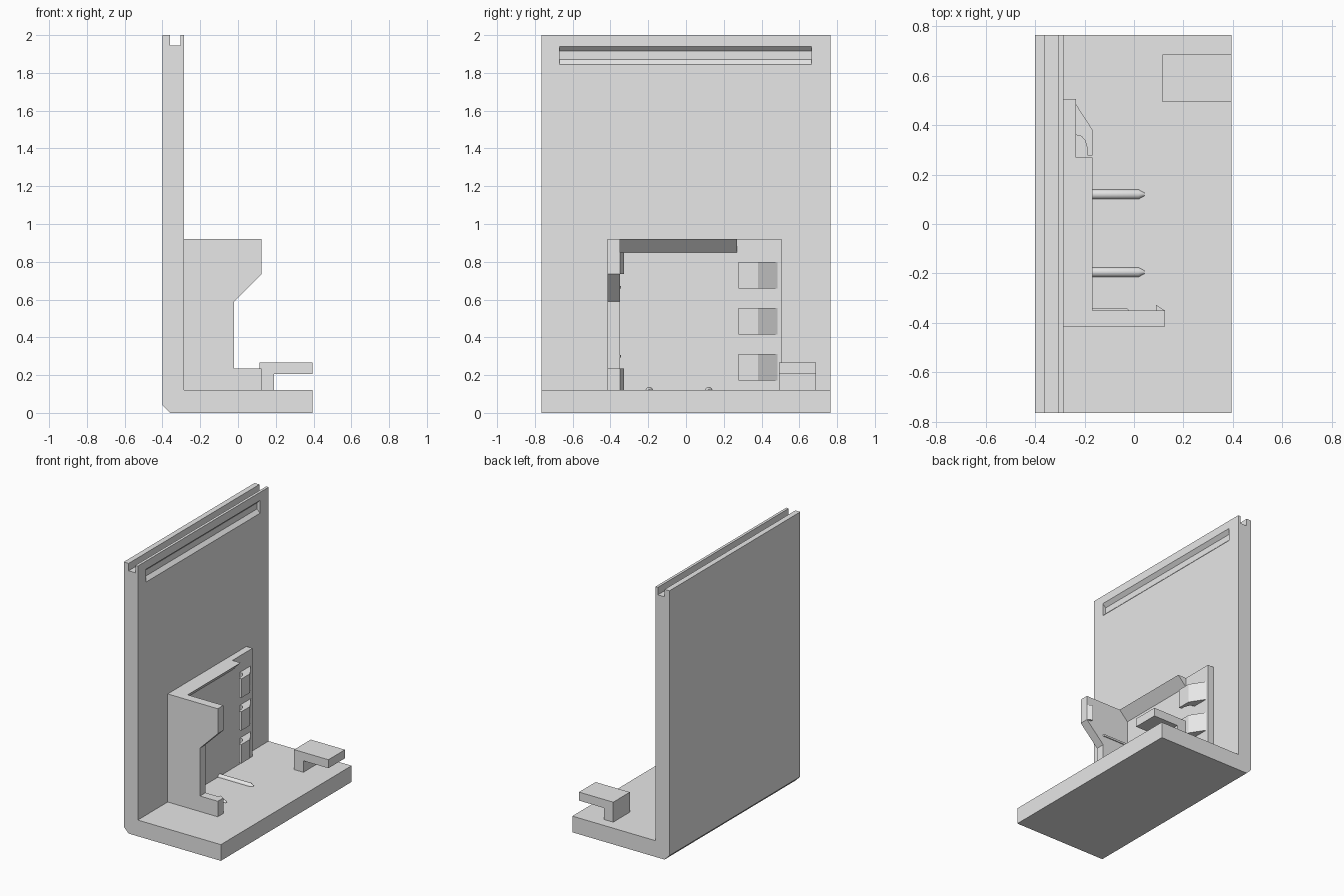
import bpy, bmesh, math
from mathutils import Matrix, Vector

if "Cube" in bpy.data.objects:
    bpy.data.objects.remove(bpy.data.objects["Cube"])

grey = bpy.data.materials.new("light grey")
grey.diffuse_color = (0.8, 0.8, 0.8, 1)
grey.use_nodes = True
grey.node_tree.nodes["Principled BSDF"].inputs["Base Color"].default_value = grey.diffuse_color


def finish(name, bm):
    bmesh.ops.recalc_face_normals(bm, faces=bm.faces[:])
    mesh = bpy.data.meshes.new(name)
    bm.to_mesh(mesh)
    bm.free()
    mesh.materials.append(grey)
    ob = bpy.data.objects.new(name, mesh)
    bpy.context.collection.objects.link(ob)
    return ob


def prism(name, profile, axis, lo, hi):
    """Extrude an (x, z) profile along y, or an (x, y) profile along z."""
    bm = bmesh.new()
    if axis == "y":
        verts = [bm.verts.new((a, lo, b)) for a, b in profile]
        step = Vector((0, hi - lo, 0))
    else:
        verts = [bm.verts.new((a, b, lo)) for a, b in profile]
        step = Vector((0, 0, hi - lo))
    face = bm.faces.new(verts)
    ext = bmesh.ops.extrude_face_region(bm, geom=[face])
    moved = [g for g in ext["geom"] if isinstance(g, bmesh.types.BMVert)]
    bmesh.ops.translate(bm, vec=step, verts=moved)
    return finish(name, bm)


# L-shaped stand with a channel along its top edge and a chamfered heel
stand = prism("stand", [(-0.36, 0), (0.395, 0), (0.395, 0.12), (-0.285, 0.12),
                        (-0.285, 2), (-0.305, 2), (-0.305, 1.945), (-0.36, 1.945),
                        (-0.36, 2), (-0.4, 2), (-0.4, 0.04)], "y", -0.765, 0.765)

# Tapered slot across the upright
cutter = prism("slot_cutter", [(-0.265, 1.96), (-0.285, 1.94), (-0.31, 1.915),
                               (-0.31, 1.87), (-0.285, 1.845), (-0.265, 1.825)],
               "y", -0.67, 0.665)
cutter.hide_render = True
cutter.hide_viewport = True
cut = stand.modifiers.new("slot", "BOOLEAN")
cut.operation = "DIFFERENCE"
cut.solver = "EXACT"
cut.object = cutter

# Holder: back plate, overhanging top lip and side wall
prism("holder_back", [(-0.285, 0.12), (-0.235, 0.12), (-0.235, 0.92), (-0.285, 0.92)],
      "y", -0.35, 0.505)
prism("holder_top_lip", [(-0.235, 0.85), (-0.167, 0.92), (-0.235, 0.92)],
      "y", -0.35, 0.27)
prism("holder_side", [(-0.285, 0.12), (0.125, 0.12), (0.125, 0.235), (-0.02, 0.235),
                      (-0.02, 0.59), (0.125, 0.735), (0.125, 0.92), (-0.285, 0.92)],
      "y", -0.415, -0.35)

# Wedge catches on the ends of the side wall
for name, lo, hi in (("lower_catch", 0.12, 0.235), ("upper_catch", 0.735, 0.85)):
    prism(name, [(0.09, -0.35), (0.125, -0.35), (0.09, -0.328)], "z", lo, hi)

# Thin ribs inside the side wall
for i, z in enumerate((0.30, 0.665)):
    prism(f"side_rib_{i}", [(-0.235, -0.35), (-0.02, -0.35), (-0.027, -0.343),
                            (-0.235, -0.343)], "z", z - 0.007, z + 0.007)

# Spring clips
clip = [(-0.235, 0.485), (-0.167, 0.38), (-0.167, 0.278), (-0.188, 0.278),
        (-0.190, 0.31), (-0.198, 0.338), (-0.213, 0.355), (-0.235, 0.36)]
for i, z in enumerate((0.172, 0.415, 0.658)):
    prism(f"clip_{i}", clip, "z", z, z + 0.14)

# Overhanging hook on the base
prism("base_hook", [(0.115, 0.12), (0.19, 0.12), (0.19, 0.205), (0.395, 0.205),
                    (0.395, 0.268), (0.115, 0.268)], "y", 0.493, 0.687)

# Pins half sunk into the base, with tapered tips
for i, y in enumerate((-0.195, 0.12)):
    bm = bmesh.new()
    rings = []
    for x, r in ((-0.235, 0.02), (0.018, 0.02), (0.042, 0.007)):
        rings.append([bm.verts.new((x, y + r * math.cos(t * math.tau / 24),
                                    0.117 + r * math.sin(t * math.tau / 24)))
                      for t in range(24)])
    for a, b in zip(rings, rings[1:]):
        for k in range(24):
            n = (k + 1) % 24
            bm.faces.new((a[k], a[n], b[n], b[k]))
    bm.faces.new(rings[0])
    bm.faces.new(rings[-1])
    pin = finish(f"pin_{i}", bm)
    bpy.ops.object.select_all(action="DESELECT")
    pin.select_set(True)
    bpy.context.view_layer.objects.active = pin
    bpy.ops.object.shade_smooth_by_angle(angle=math.radians(30))
